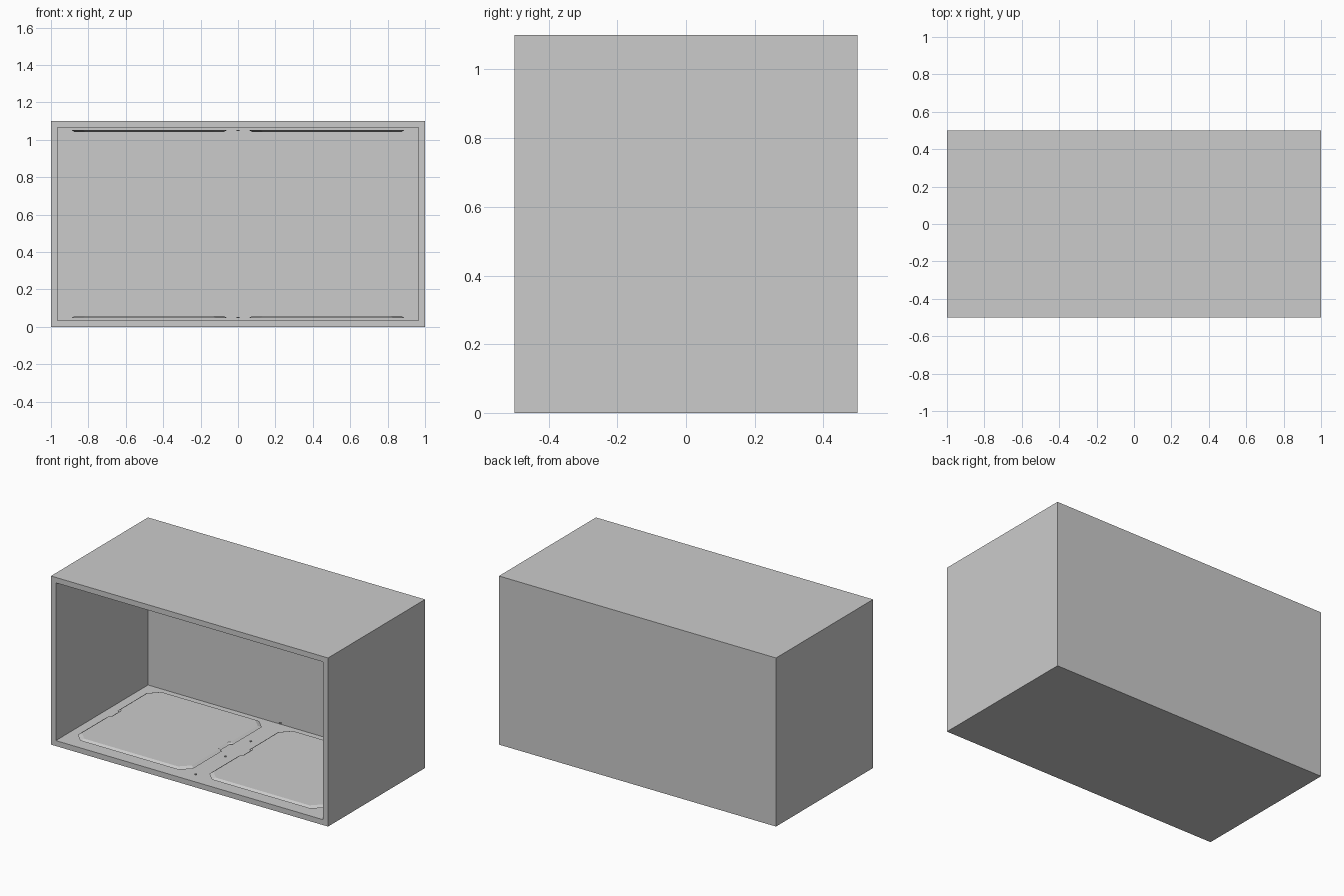
import bpy
import bmesh
import math

if "Cube" in bpy.data.objects:
    bpy.data.objects.remove(bpy.data.objects["Cube"])

FLOOR, CEILING = 0.05, 1.05
CENTRE_Y = -0.025


def make_object(name, bm):
    bmesh.ops.recalc_face_normals(bm, faces=bm.faces)
    mesh = bpy.data.meshes.new(name)
    bm.to_mesh(mesh)
    bm.free()
    obj = bpy.data.objects.new(name, mesh)
    bpy.context.collection.objects.link(obj)
    return obj


def loft(bm, lower, upper):
    """Closed solid between two matching outlines."""
    a = [bm.verts.new(p) for p in lower]
    b = [bm.verts.new(p) for p in upper]
    n = len(a)
    for i in range(n):
        j = (i + 1) % n
        bm.faces.new((a[i], a[j], b[j], b[i]))
    bm.faces.new(a)
    bm.faces.new(b)


def panel_outline(cx, half, z):
    """Square with cut corners and a shallow notch in each side edge."""
    cut, depth = 0.06, 0.015
    right = [(half - cut, -half), (half, -half + cut),
             (half, -0.06), (half - depth, -0.045),
             (half - depth, 0.045), (half, 0.06),
             (half, half - cut), (half - cut, half)]
    points = right + [(-x, -y) for x, y in right]
    return [(cx + x, CENTRE_Y + y, z) for x, y in points]


# Open-fronted shell: outer box with a recess pushed in from the front
bm = bmesh.new()
bmesh.ops.create_cube(bm, size=1)
for v in bm.verts:
    v.co.x *= 2
    v.co.z = (v.co.z + 0.5) * 1.1
front = min(bm.faces, key=lambda f: f.calc_center_median().y)
bmesh.ops.inset_region(bm, faces=[front], thickness=0.05)
recess = bmesh.ops.extrude_discrete_faces(bm, faces=[front])["faces"][0]
for v in recess.verts:
    v.co.y += 0.95
make_object("open_box_shell", bm)

# Raised bevelled panels and small studs on the floor and the ceiling
for surface, base, up in (("floor", FLOOR, 1), ("ceiling", CEILING, -1)):
    for side, cx in (("left", -0.475), ("right", 0.475)):
        bm = bmesh.new()
        loft(bm, panel_outline(cx, 0.415, base - up * 0.002),
             panel_outline(cx, 0.398, base + up * 0.009))
        make_object(f"{surface}_panel_{side}", bm)

    bm = bmesh.new()
    for y in (-0.435, -0.13, 0.13, 0.435):
        rings = [[(0.007 * math.cos(i * math.tau / 8),
                   y + 0.007 * math.sin(i * math.tau / 8), z)
                  for i in range(8)]
                 for z in (base - up * 0.002, base + up * 0.002)]
        loft(bm, *rings)
    make_object(f"{surface}_studs", bm)
